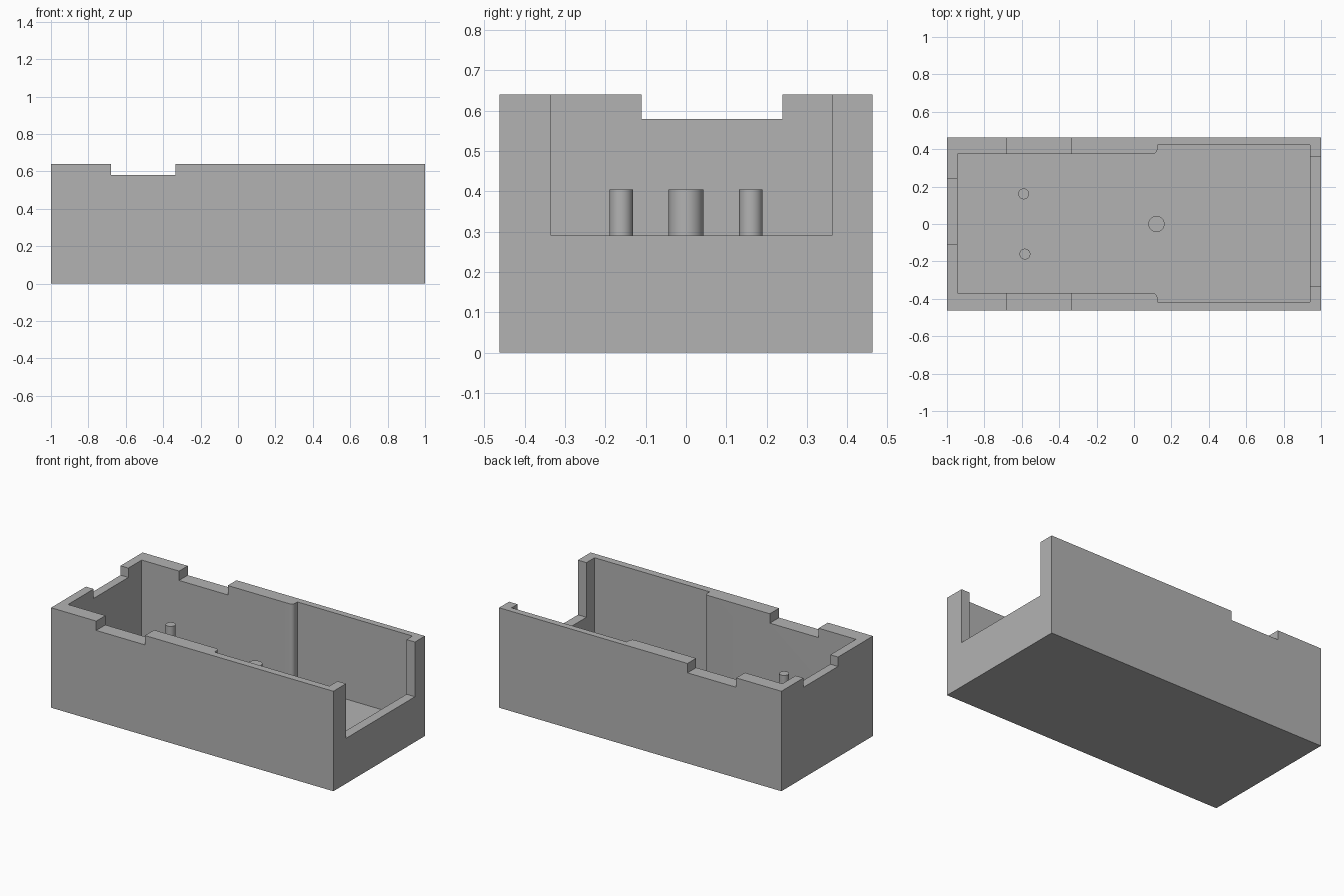
import bpy, bmesh, math
from mathutils import Vector

default = bpy.data.objects.get("Cube")
if default:
    bpy.data.objects.remove(default, do_unlink=True)

# One plain grey for the whole part
grey = bpy.data.materials.new("plain_grey")
grey.use_nodes = True
GREY = (0.45, 0.45, 0.45, 1)
grey.diffuse_color = GREY
grey.node_tree.nodes["Principled BSDF"].inputs["Base Color"].default_value = GREY

HALF_Y, HEIGHT, FLOOR = 0.463, 0.64, 0.11
NOTCH, SILL, PIN_TOP = 0.58, 0.29, 0.405


def prism(name, outline, z0, z1):
    """Extrude a flat outline from z0 up to z1."""
    bm = bmesh.new()
    base = bm.faces.new([bm.verts.new((x, y, z0)) for x, y in outline])
    top = bmesh.ops.extrude_face_region(bm, geom=[base])["geom"]
    bmesh.ops.translate(bm, vec=Vector((0, 0, z1 - z0)),
                        verts=[v for v in top if isinstance(v, bmesh.types.BMVert)])
    bmesh.ops.recalc_face_normals(bm, faces=bm.faces)
    mesh = bpy.data.meshes.new(name)
    bm.to_mesh(mesh)
    bm.free()
    mesh.materials.append(grey)
    obj = bpy.data.objects.new(name, mesh)
    bpy.context.collection.objects.link(obj)
    return obj


def box(name, x0, x1, y0, y1, z0, z1):
    return prism(name, [(x0, y0), (x1, y0), (x1, y1), (x0, y1)], z0, z1)


def circle(cx, cy, r, sides=48):
    turns = [math.tau * i / sides for i in range(sides)]
    return [(cx + r * math.cos(t), cy + r * math.sin(t)) for t in turns]


def shade(obj):
    bpy.ops.object.select_all(action="DESELECT")
    obj.select_set(True)
    bpy.context.view_layer.objects.active = obj
    bpy.ops.object.shade_smooth_by_angle(angle=math.radians(30))


def rounded_step(side, narrow, wide, x=0.125, r=0.025, steps=8):
    """Half of the cavity outline: narrow bay, rounded shoulder, wide bay."""
    arc = [math.pi / 2 * i / steps for i in range(steps + 1)]
    shoulder = [(x - r + r * math.sin(a), side * (narrow + r - r * math.cos(a))) for a in arc]
    return [(-0.945, side * narrow)] + shoulder + [(x, side * wide), (0.94, side * wide)]


# Outer block
tray = box("tray", -1, 1, -HALF_Y, HALF_Y, 0, HEIGHT)

# Cavity, end opening and rim notches
cavity = rounded_step(-1, 0.37, 0.417) + rounded_step(1, 0.375, 0.422)[::-1]
cutters = [
    prism("cavity_cutter", cavity, FLOOR, 1),
    box("end_opening_cutter", 0.8, 1.2, -0.335, 0.362, SILL, 1),
    box("side_notch_cutter", -0.68, -0.335, -0.6, 0.6, NOTCH, 1),
    box("end_notch_cutter", -1.2, -0.8, -0.11, 0.24, NOTCH, 1),
]
for cutter in cutters:
    cutter.hide_render = True
    mod = tray.modifiers.new(cutter.name, "BOOLEAN")
    mod.operation = "DIFFERENCE"
    mod.solver = "EXACT"
    mod.object = cutter
    bpy.context.view_layer.objects.active = tray
    bpy.ops.object.modifier_apply(modifier=mod.name)
    bpy.data.objects.remove(cutter, do_unlink=True)
shade(tray)

# Locating pins standing on the floor
for name, x, y, r in [("centre_pin", 0.12, 0, 0.043),
                      ("back_pin", -0.59, 0.161, 0.029),
                      ("front_pin", -0.583, -0.161, 0.029)]:
    shade(prism(name, circle(x, y, r), FLOOR - 0.01, PIN_TOP))
